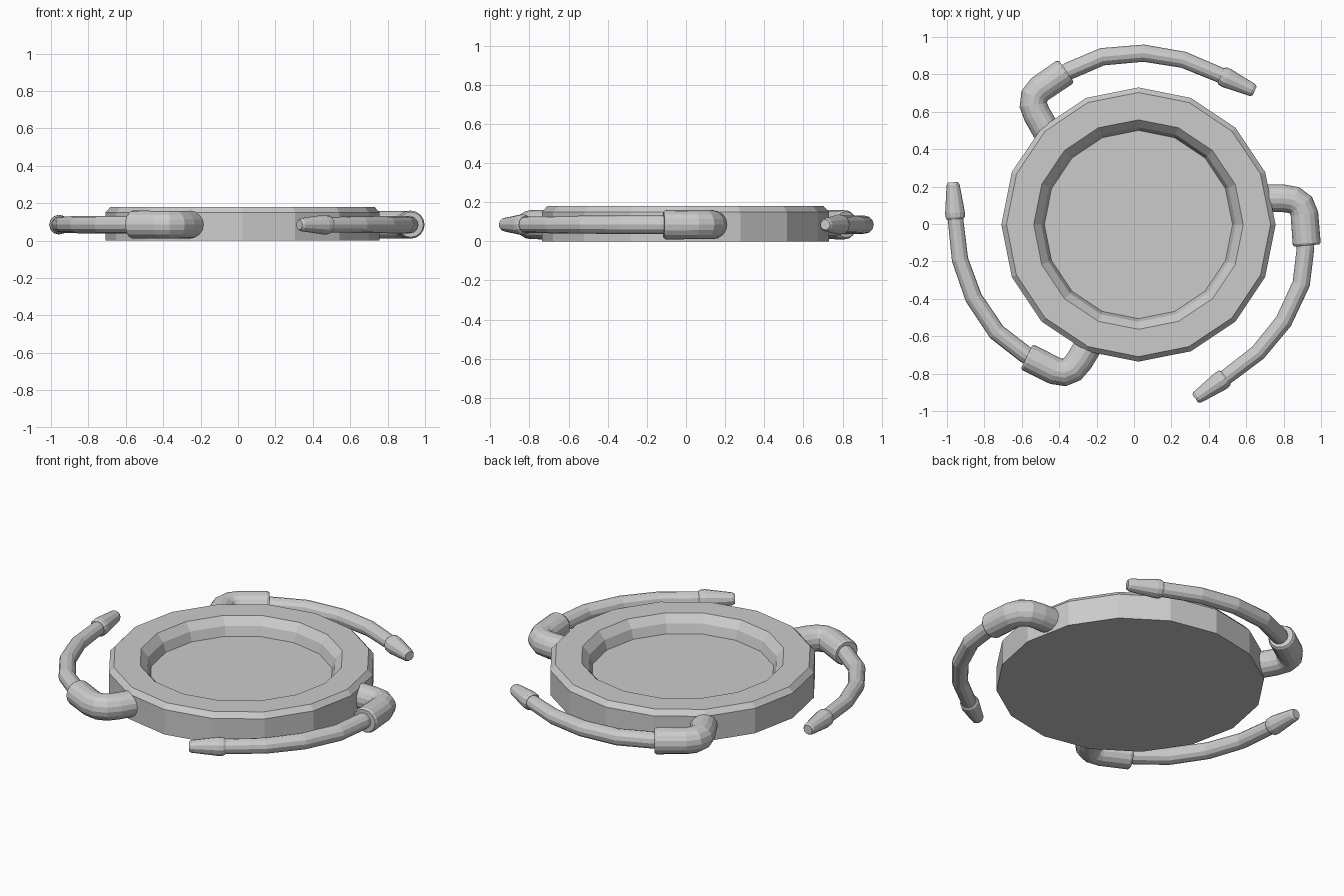
import bpy
import bmesh
from math import cos, sin, pi, radians
from mathutils import Vector, Matrix

default_cube = bpy.data.objects.get("Cube")
if default_cube:
    bpy.data.objects.remove(default_cube, do_unlink=True)

UP = Vector((0, 0, 1))
ARM_HEIGHT = 0.085


def skin_rings(name, rings):
    """Bridge a list of point rings and cap both ends."""
    bm = bmesh.new()
    loops = [[bm.verts.new(p) for p in ring] for ring in rings]
    count = len(loops[0])
    for a, b in zip(loops, loops[1:]):
        for i in range(count):
            j = (i + 1) % count
            bm.faces.new((a[i], a[j], b[j], b[i]))
    bm.faces.new(loops[0])
    bm.faces.new(loops[-1])
    bmesh.ops.recalc_face_normals(bm, faces=bm.faces)
    mesh = bpy.data.meshes.new(name)
    bm.to_mesh(mesh)
    bm.free()
    obj = bpy.data.objects.new(name, mesh)
    bpy.context.collection.objects.link(obj)


def lathe(name, profile, sides, centre):
    """Turn a (radius, height) profile about the vertical axis."""
    angles = [2 * pi * i / sides for i in range(sides)]
    skin_rings(name, [[centre + Vector((r * cos(a), r * sin(a), z))
                       for a in angles] for r, z in profile])


def tube(name, path, sides, placement):
    """Sweep a circle along flat (x, y, radius) stations."""
    points = [Vector((x, y, ARM_HEIGHT)) for x, y, _ in path]
    last = len(points) - 1
    rings = []
    for k, (_, _, radius) in enumerate(path):
        tangent = points[min(k + 1, last)] - points[max(k - 1, 0)]
        side = tangent.cross(UP).normalized()
        rings.append([placement @ (points[k] + radius * (
            side * cos(2 * pi * i / sides) + UP * sin(2 * pi * i / sides)))
            for i in range(sides)])
    skin_rings(name, rings)


# Dish with chamfered outer edge and stepped recess
dish_profile = [(0.733, 0), (0.733, 0.15), (0.706, 0.18),
                (0.56, 0.18), (0.52, 0.135), (0.503, 0.08)]
lathe("dish", dish_profile, 16, Vector((0.024, -0.003, 0)))

# Arm parts, laid out once and repeated around the dish
elbow_path = [(0.66, 0.137, 0.074), (0.80, 0.137, 0.074), (0.855, 0.128, 0.074),
              (0.893, 0.1, 0.074), (0.911, 0.055, 0.074), (0.923, -0.103, 0.075),
              (0.924, -0.115, 0.067)]
hose_path = [(0.913, -0.06, 0.047), (0.917, -0.13, 0.047), (0.894, -0.32, 0.047),
             (0.8, -0.521, 0.046), (0.663, -0.688, 0.044), (0.46, -0.843, 0.041)]
nozzle_path = [(0.49, -0.82, 0.044), (0.482, -0.826, 0.051),
               (0.462, -0.84, 0.053), (0.339, -0.926, 0.035),
               (0.328, -0.934, 0.027)]

# Each arm sits about a third of a turn on, with a small shift
arms = {"left": (0, (0, 0, 0)),
        "rear": (120, (0, -0.04, 0)),
        "front": (239, (0.001, 0.023, 0))}
for label, (turn, shift) in arms.items():
    placement = Matrix.Translation(shift) @ Matrix.Rotation(radians(turn), 4, "Z")
    tube(label + "_elbow", elbow_path, 16, placement)
    tube(label + "_hose", hose_path, 12, placement)
    tube(label + "_nozzle", nozzle_path, 12, placement)
